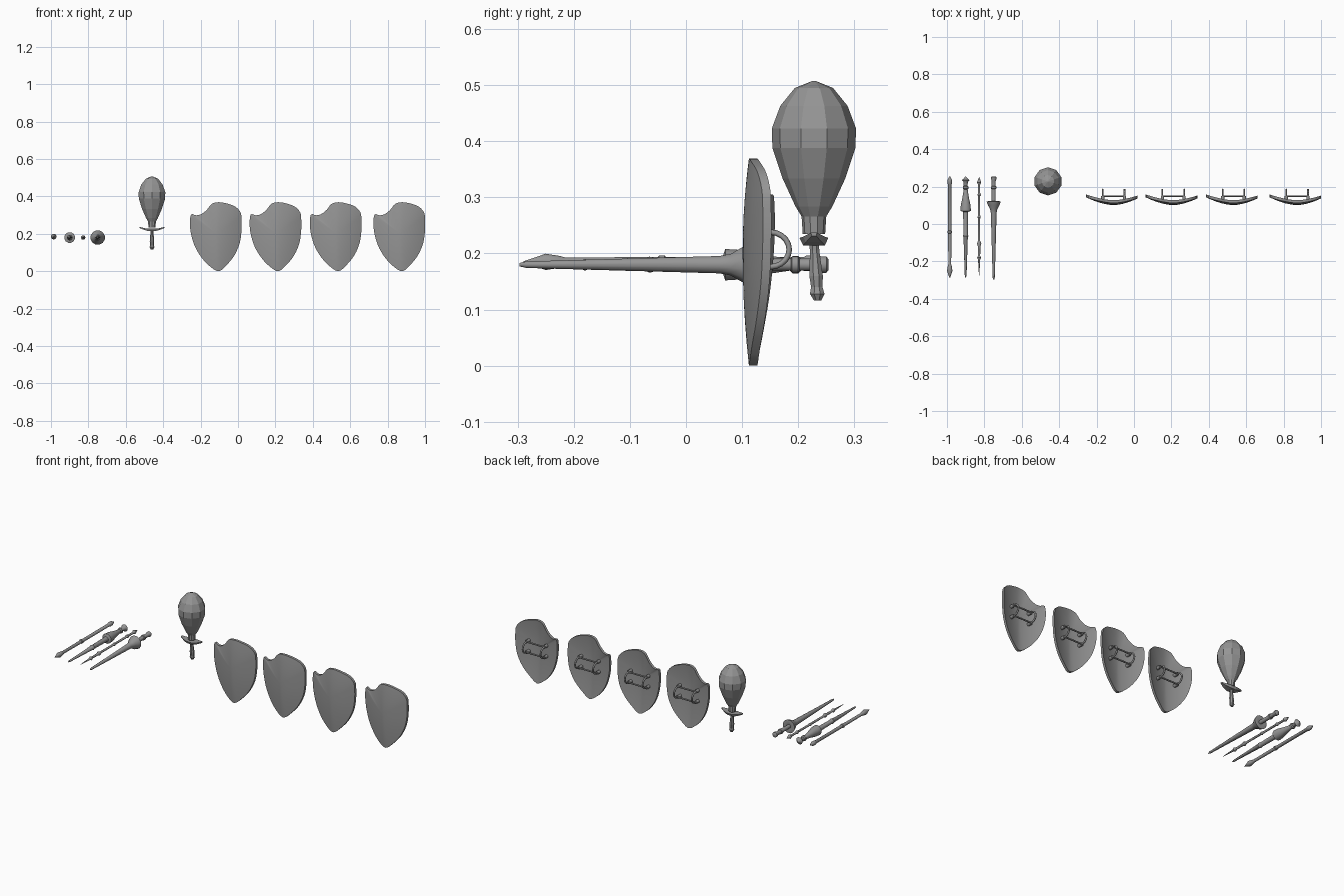
import bpy, bmesh, math
from mathutils import Vector

if "Cube" in bpy.data.objects:
    bpy.data.objects.remove(bpy.data.objects["Cube"], do_unlink=True)

steel = bpy.data.materials.new("plain_grey")
steel.use_nodes = True
GREY = (0.3, 0.3, 0.3, 1)
steel.diffuse_color = GREY
steel.node_tree.nodes["Principled BSDF"].inputs["Base Color"].default_value = GREY


def finish(name, bm, angle=None):
    bmesh.ops.recalc_face_normals(bm, faces=bm.faces)
    mesh = bpy.data.meshes.new(name)
    bm.to_mesh(mesh)
    bm.free()
    mesh.materials.append(steel)
    if angle:
        for p in mesh.polygons:
            p.use_smooth = True
        mesh.set_sharp_from_angle(angle=math.radians(angle))
    obj = bpy.data.objects.new(name, mesh)
    bpy.context.collection.objects.link(obj)
    return obj


def loft(bm, rings):
    """Skin a list of equal vertex loops and cap both ends."""
    loops = [[bm.verts.new(p) for p in ring] for ring in rings]
    n = len(loops[0])
    for a, b in zip(loops, loops[1:]):
        for i in range(n):
            j = (i + 1) % n
            bm.faces.new((a[i], a[j], b[j], b[i]))
    bm.faces.new(loops[0])
    bm.faces.new(loops[-1])


def circle(centre, r, u, v, sides):
    turn = [2 * math.pi * (i + 0.5) / sides for i in range(sides)]
    return [centre + r * (math.cos(t) * u + math.sin(t) * v) for t in turn]


X, Y, Z = Vector((1, 0, 0)), Vector((0, 1, 0)), Vector((0, 0, 1))


def tube(bm, points, r, side, sides=6):
    """Sweep a round section along a path lying at right angles to side."""
    rings = []
    for i, p in enumerate(points):
        d = (points[min(i + 1, len(points) - 1)] - points[max(i - 1, 0)]).normalized()
        rings.append(circle(p, r, side, d.cross(side), sides))
    loft(bm, rings)


# Lances: profiles of (y, radius) from point to butt
lances = {
    "spear": (-0.985, 0.185, [(-.29, .001), (-.25, .015), (-.225, .011), (-.215, .008),
              (-.05, .009), (-.048, .012), (-.038, .012), (-.036, .009), (.21, .009),
              (.215, .012), (.235, .012), (.254, .003)]),
    "flanged_lance": (-0.9, 0.18, [(-.286, .002), (-.275, .005), (-.07, .012), (-.065, .015),
              (-.055, .012), (.065, .014), (.07, .029), (.1, .027), (.14, .018), (.185, .011),
              (.19, .016), (.2, .016), (.205, .011), (.225, .012), (.235, .021), (.245, .009),
              (.254, .002)]),
    "slim_lance": (-0.828, 0.18, [(-.275, .001), (-.19, .006), (-.18, .011), (-.17, .006),
              (-.12, .007), (-.105, .012), (-.09, .006), (.03, .006), (.035, .009), (.045, .006),
              (.15, .006), (.155, .01), (.165, .006), (.21, .006), (.222, .012), (.25, .001)]),
    "cone_guard_lance": (-0.75, 0.18, [(-.297, .003), (-.285, .006), (.06, .016), (.08, .02),
              (.1, .032), (.12, .039), (.122, .03), (.118, .011), (.187, .011), (.189, .015),
              (.2, .015), (.202, .011), (.23, .011), (.24, .015), (.25, .015), (.254, .01)]),
}
for name, (x, z, profile) in lances.items():
    bm = bmesh.new()
    loft(bm, [circle(Vector((x, y, z)), r, X, Z, 12) for y, r in profile])
    finish(name, bm, 40)

# Club: faceted head
CX, CY = -0.46, 0.228
head = [(.507, .004), (.495, .034), (.463, .06), (.423, .075), (.388, .074), (.334, .056),
        (.284, .033), (.266, .022), (.235, .02)]
bm = bmesh.new()
loft(bm, [circle(Vector((CX, CY, z)), r, X, Y, 10) for z, r in head])
finish("club_head", bm)

# Club: grip leaning slightly back
grip = [(.225, .01), (.205, .009), (.16, .013), (.14, .011), (.128, .014), (.116, .007)]
bm = bmesh.new()
loft(bm, [circle(Vector((CX, CY + .06 * (.225 - z), z)), r, X, Y, 8) for z, r in grip])
finish("club_grip", bm)

# Club: crossguard with raised, pointed ends
bm = bmesh.new()
rings = []
for t in (-1, -.6, -.25, .25, .6, 1):
    w = .027 * (1 - .8 * t * t)
    z = .22 + .014 * t * t
    h = .008 - .005 * abs(t)
    rings.append([Vector((CX + .066 * t, CY + sy * w * k, z + sz * h))
                  for sy, sz, k in ((-1, -1, .75), (1, -1, .75), (1, 1, 1), (-1, 1, 1))])
loft(bm, rings)
finish("club_crossguard", bm)

# Shield outline, offsets from the shield middle, notched at one upper corner
OUTLINE = [(.016, 0), (.06, .035), (.1, .085), (.128, .15), (.138, .22), (.138, .28),
           (.132, .315), (.105, .345), (.06, .362), (.015, .369), (-.022, .36), (-.048, .328),
           (-.078, .305), (-.105, .299), (-.132, .303), (-.138, .25), (-.13, .19), (-.108, .125),
           (-.072, .068), (-.03, .025)]
MIDDLE = (.005, .2)


def smooth_outline(points, steps=3):
    """Closed Catmull-Rom curve through the points."""
    n, out = len(points), []
    for i in range(n):
        a, b, c, d = (Vector(points[(i + k) % n]) for k in (-1, 0, 1, 2))
        for s in range(steps):
            t = s / steps
            out.append(b + .5 * t * (c - a + t * (2 * a - 5 * b + 4 * c - d
                       + t * (3 * (b - c) + d - a))))
    return out


EDGE = smooth_outline(OUTLINE)


def shield_ring(cx, s, thick):
    ring = []
    for p in EDGE:
        q = Vector(MIDDLE).lerp(p, s)
        u = abs(q.x - .01) / .138
        y = .112 + .028 * u ** 1.6 - .011 * (1 - s * s) + thick
        ring.append(Vector((cx + q.x, y, max(q.y, 0))))
    return ring


for number, cx in enumerate((-.119, .2, .522, .862), 1):
    # Shield board
    bm = bmesh.new()
    scales = (.04, .2, .4, .6, .8, .95, 1)
    loft(bm, [shield_ring(cx, s, 0) for s in scales]
         + [shield_ring(cx, s, .015) for s in reversed(scales)])
    finish(f"shield_{number}", bm, 40)

    # Arm straps and the two bars joining them
    bm = bmesh.new()
    gx = cx + .01
    for side in (-1, 1):
        x = gx + side * .058
        arc = [Vector((x, .15 + .034 * math.sin(a), .207 + .031 * math.cos(a)))
               for a in (math.pi * i / 10 for i in range(11))]
        arc = [arc[0] - .022 * Y] + arc + [arc[-1] - .022 * Y]
        tube(bm, arc, .005, X)
        for z in (.176, .238):
            tube(bm, [Vector((x, .125, z)), Vector((x, .15, z))], .01, X)
    for z in (.176, .238):
        tube(bm, [Vector((gx - .058, .149, z)), Vector((gx + .058, .149, z))], .0045, Z)
    finish(f"shield_handle_{number}", bm, 65)
